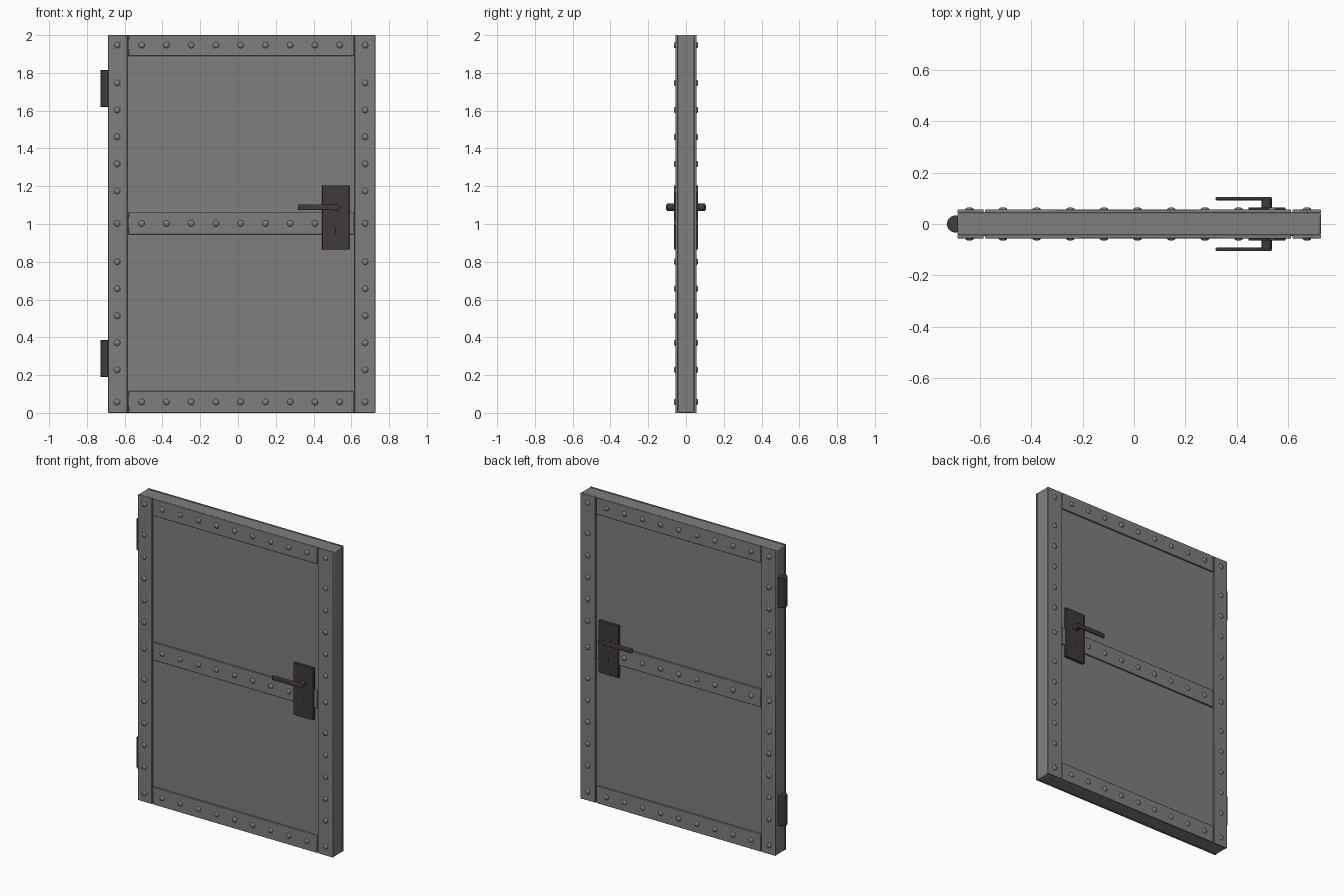
import bpy, bmesh, math
from mathutils import Matrix, Vector

cube = bpy.data.objects.get("Cube")
if cube:
    bpy.data.objects.remove(cube, do_unlink=True)


def material(name, rgb):
    m = bpy.data.materials.new(name)
    m.use_nodes = True
    m.diffuse_color = (*rgb, 1)
    m.node_tree.nodes["Principled BSDF"].inputs["Base Color"].default_value = (*rgb, 1)
    return m


STEEL = material("grey steel", (0.21, 0.21, 0.21))
DARK = material("dark iron", (0.053, 0.042, 0.042))
BLACK = material("keyhole black", (0.01, 0.01, 0.01))


def add(name, bm, mat, bevel=0, segments=2):
    bmesh.ops.recalc_face_normals(bm, faces=bm.faces)
    mesh = bpy.data.meshes.new(name)
    bm.to_mesh(mesh)
    bm.free()
    mesh.materials.append(mat)
    ob = bpy.data.objects.new(name, mesh)
    bpy.context.collection.objects.link(ob)
    if bevel:
        mod = ob.modifiers.new("Bevel", "BEVEL")
        mod.width, mod.segments = bevel, segments
    bpy.ops.object.select_all(action="DESELECT")
    ob.select_set(True)
    bpy.context.view_layer.objects.active = ob
    bpy.ops.object.shade_smooth_by_angle(angle=math.radians(40))
    return ob


def box(name, x, y, z, mat, bevel=0, segments=2):
    """Box from (low, high) pairs along each axis."""
    spans = [sorted(p) for p in (x, y, z)]
    bm = bmesh.new()
    bmesh.ops.create_cube(bm, size=1)
    bmesh.ops.scale(bm, verts=bm.verts, vec=[b - a for a, b in spans])
    bmesh.ops.translate(bm, verts=bm.verts, vec=[(a + b) / 2 for a, b in spans])
    return add(name, bm, mat, bevel, segments)


def cylinder(name, centre, radius, length, axis, mat, bevel=0, sides=24):
    bm = bmesh.new()
    turn = Vector((0, 0, 1)).rotation_difference(Vector(axis)).to_matrix().to_4x4()
    bmesh.ops.create_cone(bm, cap_ends=True, segments=sides, radius1=radius, radius2=radius,
                          depth=length, matrix=Matrix.Translation(centre) @ turn)
    ob = add(name, bm, mat, bevel)
    if bevel:
        ob.modifiers["Bevel"].limit_method = "ANGLE"
    return ob


def rivets(name, places, side):
    """Low domed rivet heads, all in one mesh."""
    profile = [(0.017, 0), (0.016, 0.004), (0.011, 0.008), (0.0, 0.0095)]
    bm = bmesh.new()
    for px, pz in places:
        pts = [bm.verts.new((px + r, side * (FACE - 0.001 + h), pz)) for r, h in profile]
        edges = [bm.edges.new(pair) for pair in zip(pts, pts[1:])]
        bmesh.ops.spin(bm, geom=pts + edges, cent=(px, 0, pz), axis=(0, 1, 0),
                       angle=math.tau, steps=12)
    bmesh.ops.remove_doubles(bm, verts=bm.verts, dist=0.0001)
    return add(name, bm, STEEL)


LEFT, RIGHT = -0.687, 0.727
CORE, FACE = 0.046, 0.056

# Door slab
box("door_slab", (LEFT, RIGHT), (-CORE, CORE), (0, 2), STEEL, 0.008)

# Rivet spacing
row_x = [-0.51 + 0.131 * i for i in range(9)]
lower = [0.228 + 0.143 * i for i in range(5)]
column_z = [0.058, *lower, 1.003, *[z + 0.947 for z in lower], 1.947]

for side, face in ((-1, "front"), (1, "back")):
    depth = (side * (CORE - 0.003), side * FACE)

    # Edge and cross strips
    for name, x in (("hinge_side", (LEFT, -0.585)), ("handle_side", (0.617, RIGHT))):
        box(f"{face}_{name}_strip", x, depth, (0, 2), STEEL, 0.003)
    for name, z in (("bottom", (0, 0.115)), ("middle", (0.945, 1.062)), ("top", (1.89, 2))):
        box(f"{face}_{name}_strip", (-0.58, 0.612), depth, z, STEEL, 0.003)

    # Rivets
    rivets(f"{face}_hinge_side_rivets", [(-0.64, z) for z in column_z], side)
    rivets(f"{face}_handle_side_rivets", [(0.673, z) for z in column_z], side)
    rivets(f"{face}_bottom_rivets", [(x, 0.058) for x in row_x], side)
    rivets(f"{face}_middle_rivets", [(x, 1.003) for x in row_x[:-1]], side)
    rivets(f"{face}_top_rivets", [(x, 1.947) for x in row_x], side)

    # Handle plate, spindle and lever
    box(f"{face}_handle_plate", (0.445, 0.589), (side * CORE, side * 0.064),
        (0.865, 1.205), DARK, 0.002)
    cylinder(f"{face}_handle_spindle", (0.517, side * 0.081, 1.088), 0.02, 0.038,
             (0, 1, 0), DARK, 0.002)
    box(f"{face}_handle_lever", (0.318, 0.536), (side * 0.092, side * 0.106),
        (1.073, 1.103), DARK, 0.005, 3)

    # Keyhole
    box(f"{face}_keyhole_slot", (0.514, 0.520), (side * 0.063, side * 0.0645),
        (0.945, 0.975), BLACK)
    cylinder(f"{face}_keyhole_top", (0.517, side * 0.0637, 0.977), 0.006, 0.0016,
             (0, 1, 0), BLACK, sides=12)

# Hinge barrels
for name, z in (("lower", 0.288), ("upper", 1.717)):
    cylinder(f"{name}_hinge", (-0.695, 0, z), 0.033, 0.196, (0, 0, 1), DARK, 0.003)
